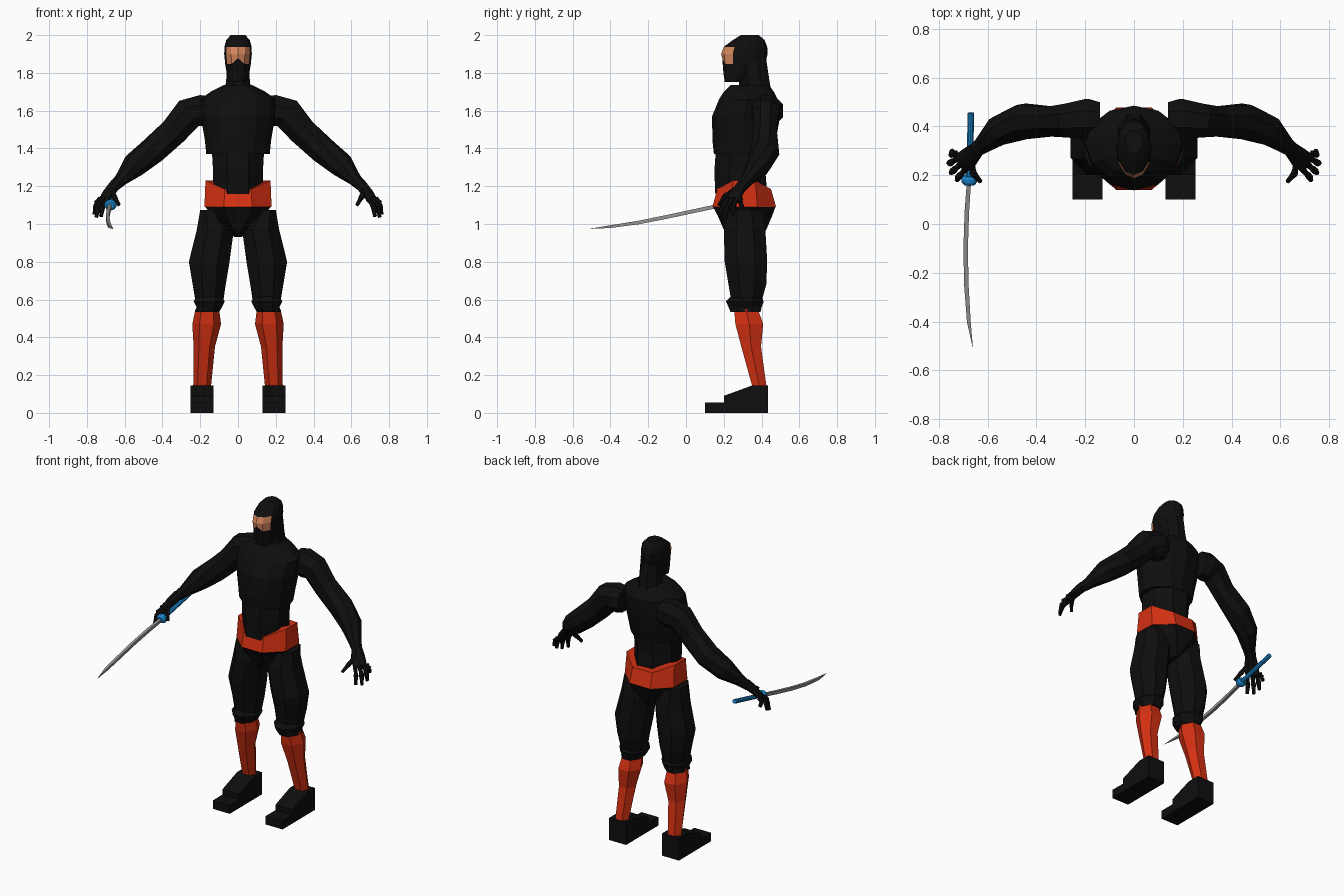
import bpy, bmesh, math
from mathutils import Vector


def material(name, rgb):
    m = bpy.data.materials.new(name)
    m.diffuse_color = (*rgb, 1)
    return m


BLACK = material("black cloth", (0.0045, 0.0045, 0.0045))
RED = material("red cloth", (0.66, 0.03, 0.006))
SKIN = material("skin", (0.68, 0.25, 0.11))
BLUE = material("blue grip", (0.01, 0.25, 0.62))
STEEL = material("steel", (0.3, 0.3, 0.3))


def skin_rings(name, rings, mat, mirror=False):
    """Bridge closed rings of points and cap both ends."""
    bm = bmesh.new()
    vs = [[bm.verts.new(p) for p in r] for r in rings]
    n = len(rings[0])
    for a, b in zip(vs, vs[1:]):
        for i in range(n):
            j = (i + 1) % n
            bm.faces.new((a[i], a[j], b[j], b[i]))
    bm.faces.new(vs[0][::-1])
    bm.faces.new(vs[-1])
    bmesh.ops.recalc_face_normals(bm, faces=bm.faces)
    me = bpy.data.meshes.new(name)
    bm.to_mesh(me)
    bm.free()
    me.materials.append(mat)
    ob = bpy.data.objects.new(name, me)
    bpy.context.collection.objects.link(ob)
    if mirror:
        ob.modifiers.new("Mirror", 'MIRROR').use_mirror_merge = False
    return ob


def loft(name, levels, mat, n=8, half_turn=True, mirror=False):
    """Levels are (z, x0, x1, y0, y1): polygons fitted to bounds."""
    off = math.pi / n if half_turn else 0
    k = 1 / math.cos(off)
    rings = []
    for z, x0, x1, y0, y1 in levels:
        ring = []
        for i in range(n):
            a = off + math.tau * i / n
            ring.append(((x0 + x1) / 2 + k * (x1 - x0) / 2 * math.cos(a),
                         (y0 + y1) / 2 + k * (y1 - y0) / 2 * math.sin(a), z))
        rings.append(ring)
    return skin_rings(name, rings, mat, mirror)


def sym(levels):
    return [(z, -w, w, y0, y1) for z, w, y0, y1 in levels]


def tube(name, pts, mat, n=8, mirror=False):
    """Points are (x, y, z, horizontal radius, other radius)."""
    p = [Vector(q[:3]) for q in pts]
    rings = []
    for i, q in enumerate(pts):
        t = (p[min(i + 1, len(p) - 1)] - p[max(i - 1, 0)]).normalized()
        side = t.cross(Vector((0, 0, 1))).normalized()
        up = side.cross(t)
        ring = []
        for j in range(n):
            a = math.tau * (j + 0.5) / n
            ring.append(p[i] + side * q[3] * math.cos(a) + up * q[4] * math.sin(a))
        rings.append(ring)
    return skin_rings(name, rings, mat, mirror)


# Torso
loft("abdomen", sym([(1.16, .13, .155, .43), (1.28, .132, .15, .42),
                     (1.42, .14, .16, .43)]), BLACK)
loft("chest", sym([(1.37, .168, .148, .435), (1.44, .175, .14, .455),
                   (1.57, .196, .138, .48), (1.66, .20, .175, .485),
                   (1.70, .145, .20, .465), (1.735, .075, .235, .44)]),
     BLACK, 12, False)

# Belt, with its sides rising above the front
belt = loft("belt", sym([(1.09, .178, .14, .477), (1.20, .172, .165, .45)]), RED)
for v in belt.data.vertices:
    if v.co.z > 1.15:
        v.co.z = 1.23 if abs(v.co.x) > .12 else 1.185

# Hips taper down to the crotch
loft("hips", sym([(1.095, .175, .142, .475), (1.04, .14, .17, .455),
                  (.97, .06, .20, .425), (.93, .02, .23, .40)]), BLACK)

# Legs
loft("thigh", [(1.075, .10, .20, .22, .40), (.97, .022, .218, .20, .42),
               (.80, .045, .26, .205, .43), (.68, .065, .24, .225, .425),
               (.59, .078, .225, .24, .40)], BLACK, mirror=True)
loft("knee_cuff", [(.615, .085, .22, .235, .40), (.59, .07, .235, .212, .412),
                   (.56, .085, .22, .225, .40), (.535, .10, .225, .235, .395)],
     BLACK, mirror=True)
loft("shin_wrap", [(.55, .10, .225, .245, .39), (.47, .09, .242, .25, .42),
                   (.35, .122, .235, .285, .405), (.14, .143, .237, .345, .432)],
     RED, n=6, half_turn=False, mirror=True)

# Stepped boot, an extruded side profile
profile = [(.10, 0), (.10, .055), (.20, .055), (.20, .09),
           (.35, .145), (.433, .145), (.433, 0)]
skin_rings("boot", [[(x, y, z) for y, z in profile] for x in (.13, .252)],
           BLACK, True)

# Neck and hood
loft("neck", sym([(1.68, .072, .285, .455), (1.77, .062, .28, .44),
                  (1.87, .062, .27, .425)]), BLACK)
head = loft("hood", sym([(1.752, .045, .205, .31), (1.80, .060, .198, .37),
                         (1.848, .068, .192, .42), (1.90, .073, .186, .432),
                         (1.938, .072, .20, .43), (1.975, .062, .25, .415),
                         (2.0, .038, .29, .385)]), BLACK, 12, False)
# Raise the mask over the nose, then mark the eye opening as skin
for v in head.data.vertices:
    if abs(v.co.x) < .005 and v.co.y < .25 and 1.84 < v.co.z < 1.86:
        v.co.z += .03
head.data.materials.append(SKIN)
for f in head.data.polygons:
    c = f.center
    if c.y < .25 and 1.85 < c.z < 1.935:
        f.material_index = 1

# Arms
tube("arm", [(.14, .43, 1.60, .075, .08), (.19, .43, 1.60, .09, .09),
             (.26, .425, 1.585, .075, .09), (.34, .42, 1.49, .065, .08),
             (.45, .42, 1.39, .078, .075), (.55, .385, 1.31, .065, .066),
             (.62, .325, 1.235, .038, .035), (.66, .295, 1.195, .03, .027)],
     BLACK, mirror=True)

# Hands
tube("palm", [(.645, .305, 1.215, .033, .03), (.68, .27, 1.17, .045, .025),
              (.708, .25, 1.13, .045, .018)], BLACK, mirror=True)
fingers = {
    "little_finger": ((.728, .288, 1.135), (.745, .30, 1.085)),
    "ring_finger": ((.725, .268, 1.13), (.76, .25, 1.05)),
    "middle_finger": ((.71, .245, 1.13), (.75, .21, 1.035)),
    "index_finger": ((.69, .225, 1.13), (.725, .18, 1.04)),
    "thumb": ((.665, .255, 1.18), (.63, .175, 1.10)),
}
for name, (a, b) in fingers.items():
    a, b = Vector(a), Vector(b)
    mid = (a + b) / 2 + Vector((.01, -.008, .008))
    tube(name, [(*a, .015, .015), (*a.lerp(mid, .6), .012, .012),
                (*mid, .016, .016), (*mid.lerp(b, .5), .012, .012),
                (*b, .01, .01)], BLACK, 6, True)

# Sword
tube("blade", [(-.675, .19, 1.10, .012, .014), (-.685, .05, 1.07, .013, .014),
               (-.69, -.10, 1.038, .013, .014), (-.687, -.25, 1.008, .013, .013),
               (-.677, -.40, .986, .011, .01), (-.661, -.505, .975, .001, .001)],
     STEEL, 4)
tube("sword_grip", [(-.668, .455, 1.16, .014, .014),
                    (-.675, .18, 1.098, .014, .014)], BLUE, 10)
tube("sword_guard", [(-.675, .198, 1.106, .025, .022), (-.675, .188, 1.103, .033, .028),
                     (-.675, .172, 1.099, .033, .028), (-.675, .16, 1.097, .022, .02)],
     BLUE, 10)
